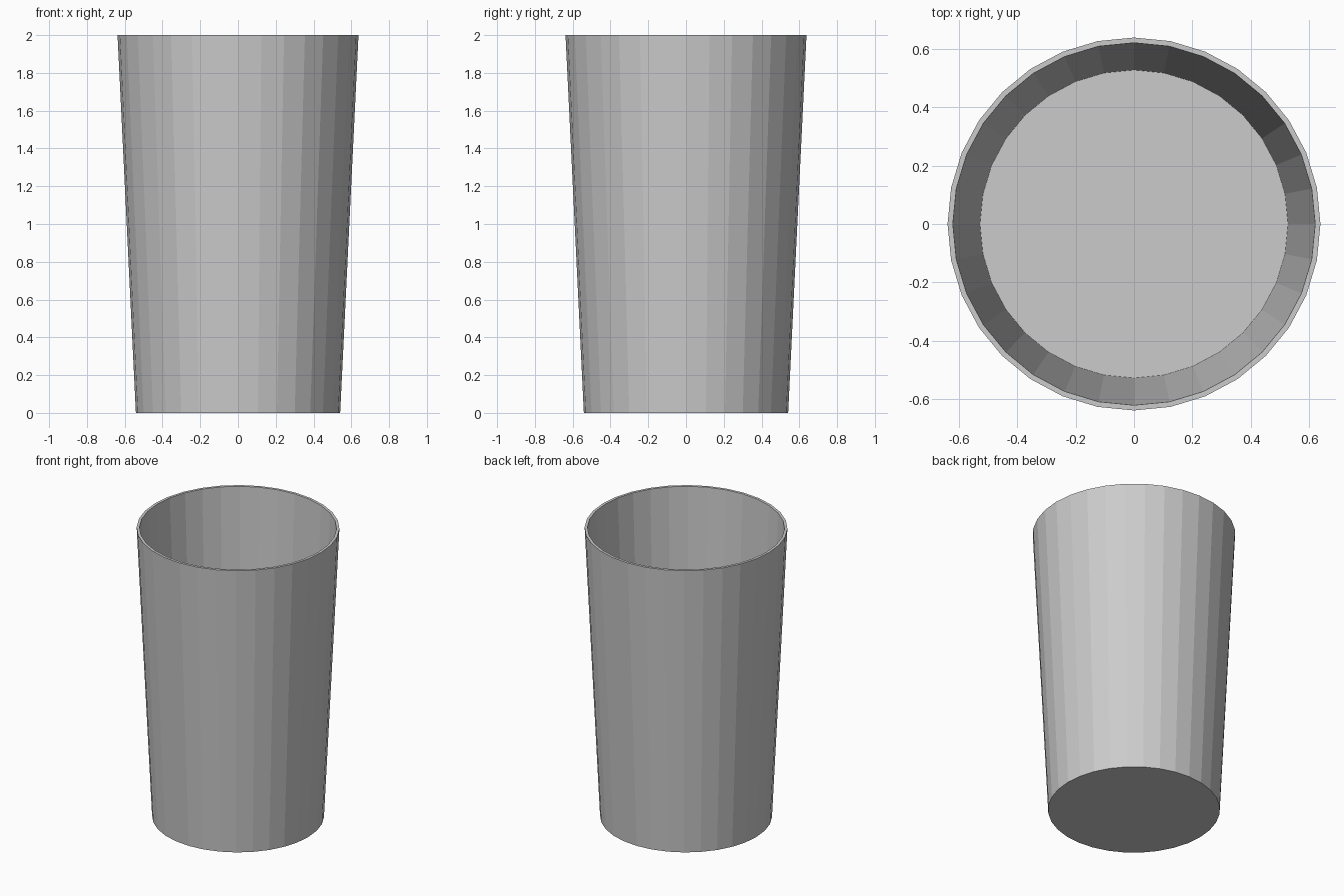
import bpy, bmesh, math

if "Cube" in bpy.data.objects:
    bpy.data.objects.remove(bpy.data.objects["Cube"])

SIDES = 32
HEIGHT = 2.0


def add_object(name, bm):
    mesh = bpy.data.meshes.new(name)
    bm.to_mesh(mesh)
    bm.free()
    obj = bpy.data.objects.new(name, mesh)
    bpy.context.collection.objects.link(obj)
    return obj


def ring(bm, radius, z):
    steps = [2 * math.pi * i / SIDES for i in range(SIDES)]
    return [bm.verts.new((radius * math.cos(a), radius * math.sin(a), z)) for a in steps]


# Tapered wall: closed profile of outer side, rim, inner side and foot
profile = [(0.541, 0), (0.638, HEIGHT), (0.62, HEIGHT), (0.527, 0)]
bm = bmesh.new()
rings = [ring(bm, r, z) for r, z in profile]
for k, lower in enumerate(rings):
    upper = rings[(k + 1) % len(rings)]
    for i in range(SIDES):
        j = (i + 1) % SIDES
        bm.faces.new((lower[i], lower[j], upper[j], upper[i]))
bmesh.ops.recalc_face_normals(bm, faces=bm.faces)
add_object("cup_wall", bm)

# Thin floor closing the inside of the wall
bm = bmesh.new()
bm.faces.new(ring(bm, 0.527, 0))
add_object("cup_floor", bm)
